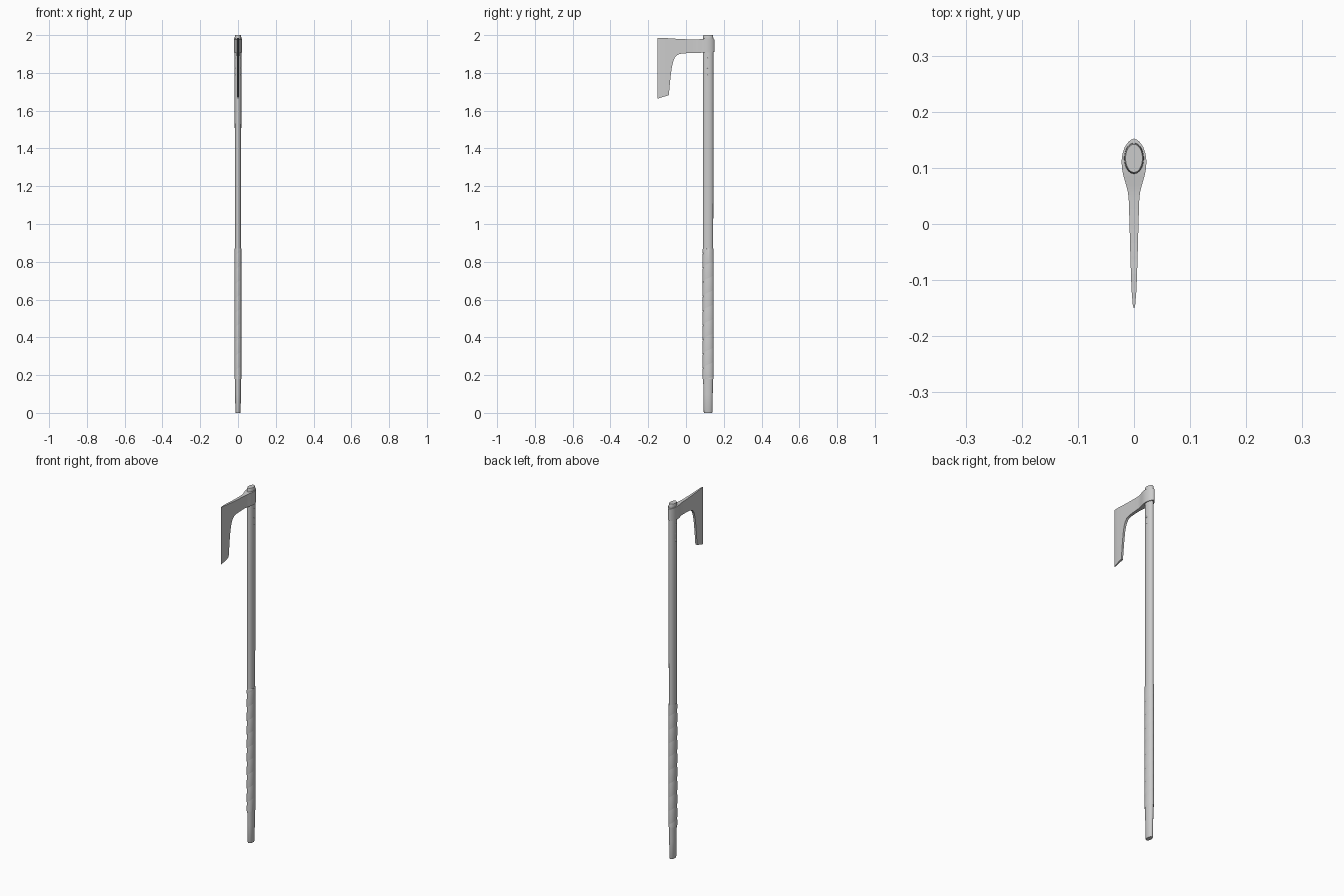
import bpy, bmesh, math

if "Cube" in bpy.data.objects:
    bpy.data.objects.remove(bpy.data.objects["Cube"])

CY = 0.117          # handle axis position in y
SEG = 48


def finish(name, bm, angle=35):
    bmesh.ops.recalc_face_normals(bm, faces=bm.faces)
    mesh = bpy.data.meshes.new(name)
    bm.to_mesh(mesh)
    bm.free()
    ob = bpy.data.objects.new(name, mesh)
    bpy.context.collection.objects.link(ob)
    bpy.ops.object.select_all(action='DESELECT')
    ob.select_set(True)
    bpy.context.view_layer.objects.active = ob
    bpy.ops.object.shade_smooth_by_angle(angle=math.radians(angle))
    return ob


def loft(name, rings, angle=35):
    """Skin a list of closed point rings and cap both ends."""
    bm = bmesh.new()
    vs = [[bm.verts.new(p) for p in ring] for ring in rings]
    n = len(vs[0])
    for a, b in zip(vs, vs[1:]):
        for i in range(n):
            j = (i + 1) % n
            bm.faces.new((a[i], a[j], b[j], b[i]))
    bm.faces.new(vs[0])
    bm.faces.new(vs[-1])
    return finish(name, bm, angle)


def oval(z, rx, ry):
    return [(rx * math.cos(2 * math.pi * i / SEG),
             CY + ry * math.sin(2 * math.pi * i / SEG), z) for i in range(SEG)]


# Oval shaft, tapered at the foot and chamfered at the top
loft("handle", [oval(z, rx, ry) for z, rx, ry in [
    (0, .0125, .0215), (.004, .014, .023), (.10, .0152, .0245), (.19, .0165, .0265),
    (.5, .0168, .027), (.9, .017, .0272), (1.5, .0172, .0275),
    (1.985, .0175, .0275), (1.994, .0168, .0268), (2.0, .015, .025)]])

# Axe head: stations along y of (y, half thickness, bottom z, top z)
head = [
    (-.150, .0004, 1.663, 1.986), (-.144, .0022, 1.665, 1.986),
    (-.120, .0042, 1.673, 1.985), (-.091, .0054, 1.682, 1.983),
    (-.086, .0056, 1.735, 1.983), (-.081, .0057, 1.785, 1.982),
    (-.075, .0059, 1.830, 1.982), (-.068, .0061, 1.860, 1.981),
    (-.060, .0064, 1.880, 1.981), (-.048, .0067, 1.894, 1.980),
    (-.030, .0072, 1.901, 1.979), (.000, .0080, 1.904, 1.978),
    (.040, .0092, 1.906, 1.977), (.055, .0105, 1.906, 1.977),
    (.070, .0142, 1.906, 1.978), (.085, .0186, 1.907, 1.980),
    (.098, .0213, 1.907, 1.981), (.112, .0222, 1.907, 1.981),
    (.125, .0206, 1.908, 1.980), (.137, .0165, 1.909, 1.979),
    (.146, .0103, 1.910, 1.978), (.150, .0055, 1.911, 1.978),
    (.152, .0008, 1.911, 1.977)]
loft("axe_head", [[(-t, y, b), (t, y, b), (t, y, c), (-t, y, c)]
                  for y, t, b, c in head])

# Leather strap wound in overlapping turns around the grip
bm = bmesh.new()
turns, z0, z1, width = 9, .18, .87, .084
pitch = (z1 - z0 - .004) / turns
steps = turns * SEG + SEG
prev = None
for s in range(steps + 1):
    a = 2 * math.pi * s / SEG
    low = z0 + pitch * (s / SEG - 1)
    row = []
    for f, off in ((0, .0022), (.08, .0026), (.92, .0012), (1, .0004)):
        z = min(max(low + width * f, z0), z1)
        row.append(bm.verts.new(((.0168 + off) * math.cos(a),
                                 CY + (.0270 + off) * math.sin(a), z)))
    if prev:
        for i in range(3):
            bm.faces.new((prev[i], row[i], row[i + 1], prev[i + 1]))
    prev = row
bmesh.ops.dissolve_degenerate(bm, dist=1e-6, edges=bm.edges)
wrap = finish("grip_wrap", bm)

# Small pins set into both flats of the shaft below the head
for side, label in ((-1, "left"), (1, "right")):
    for k, z in enumerate((1.79, 1.825, 1.88)):
        bpy.ops.mesh.primitive_uv_sphere_add(
            segments=12, ring_count=8, radius=1, location=(side * .017, CY - .001, z))
        pin = bpy.context.object
        pin.name = f"pin_{label}_{k + 1}"
        pin.scale = (.0018, .004, .005)
        bpy.ops.object.shade_smooth_by_angle()
